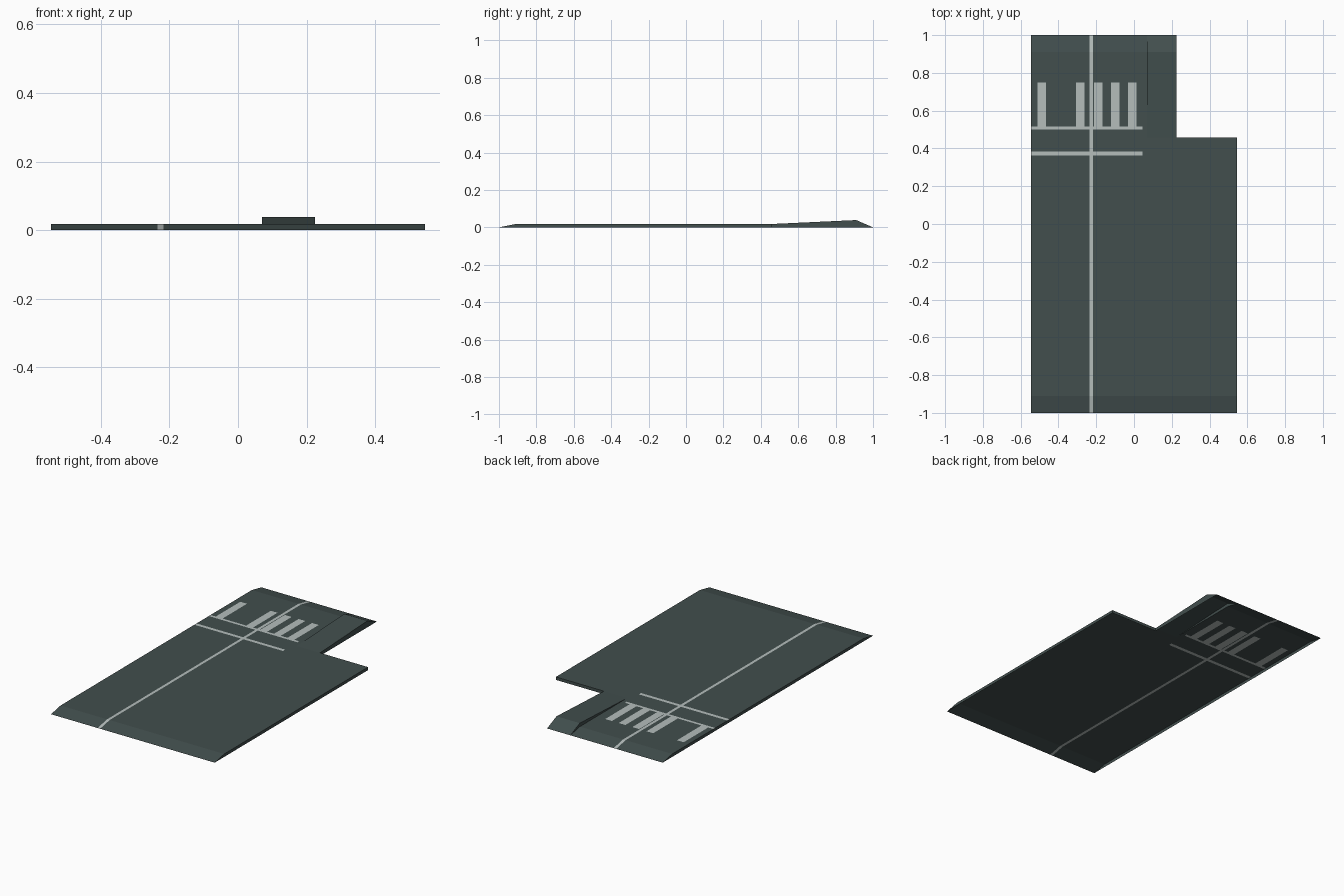
import bpy, bmesh

if "Cube" in bpy.data.objects:
    bpy.data.objects.remove(bpy.data.objects["Cube"])

# main dimensions
X0, X1, XN, XR = -0.545, 0.545, 0.225, 0.07   # left, right, notch edge, ramp edge
YN, YT, H, HR = 0.459, 0.91, 0.018, 0.039     # notch, taper start, slab and ramp heights

# painted markings as (x0, x1, y0, y1): lane line, two cross lines, bay bars
marks = [(-0.235, -0.218, -1, 1),
         (X0, 0.045, 0.50, 0.517),
         (X0, 0.045, 0.363, 0.384)]
marks += [(x, x + 0.045, 0.517, 0.75) for x in (-0.51, -0.307, -0.213, -0.122, -0.032)]


def material(name, rgb):
    m = bpy.data.materials.new(name)
    m.diffuse_color = (*rgb, 1)
    m.use_nodes = True
    m.node_tree.nodes["Principled BSDF"].inputs["Base Color"].default_value = m.diffuse_color
    return m


def height(y, on_ramp):
    """Surface height along the length: tapered ends, plus the rising ramp."""
    if y <= -YT:
        return H * (1 + y) / (1 - YT)
    top = HR if on_ramp else H
    if y >= YT:
        return top * (1 - y) / (1 - YT)
    if on_ramp:
        return H + (HR - H) * (y - YN) / (YT - YN)
    return H


# cut lines of the top skin
xs = sorted({X0, X1, XN, XR} | {v for m in marks for v in m[:2]})
ys = sorted({-1, -YT, YN, YT, 1} | {v for m in marks for v in m[2:]})

bm = bmesh.new()
# top skin with cells coloured by the markings
for xa, xb in zip(xs, xs[1:]):
    for ya, yb in zip(ys, ys[1:]):
        cx, cy = (xa + xb) / 2, (ya + yb) / 2
        if cx > XN and cy > YN:
            continue
        ramp = cx > XR and cy > YN
        f = bm.faces.new([bm.verts.new((x, y, height(y, ramp)))
                          for x, y in ((xa, ya), (xb, ya), (xb, yb), (xa, yb))])
        f.material_index = int(any(a < cx < b and c < cy < d for a, b, c, d in marks))
bmesh.ops.remove_doubles(bm, verts=bm.verts[:], dist=1e-5)

# outer walls down to the ground
for e in [e for e in bm.edges if e.is_boundary]:
    lp = e.link_loops[0]
    a, b = lp.vert, lp.link_loop_next.vert
    seam = all(abs(v.co.x - XR) < 1e-4 and v.co.y > YN - 1e-4 for v in (a, b))
    if seam or max(a.co.z, b.co.z) < 1e-5:
        continue
    ring = [b, a]
    for v in (a, b):
        if v.co.z > 1e-5:
            ring.append(bm.verts.new((v.co.x, v.co.y, 0)))
    bm.faces.new(ring)

# step wall along the inner side of the ramp
step = ((YN, H), (YT, HR), (1, 0), (YT, H))
low_a, top, end, low_b = [bm.verts.new((XR, y, z)) for y, z in step]
bm.faces.new((low_a, low_b, top))
bm.faces.new((low_b, end, top))
bmesh.ops.remove_doubles(bm, verts=bm.verts[:], dist=1e-5)

me = bpy.data.meshes.new("road_slab")
bm.to_mesh(me)
bm.free()
me.materials.append(material("dark_asphalt", (0.054, 0.077, 0.075)))
me.materials.append(material("pale_paint", (0.46, 0.51, 0.50)))
bpy.context.collection.objects.link(bpy.data.objects.new("road_slab", me))
